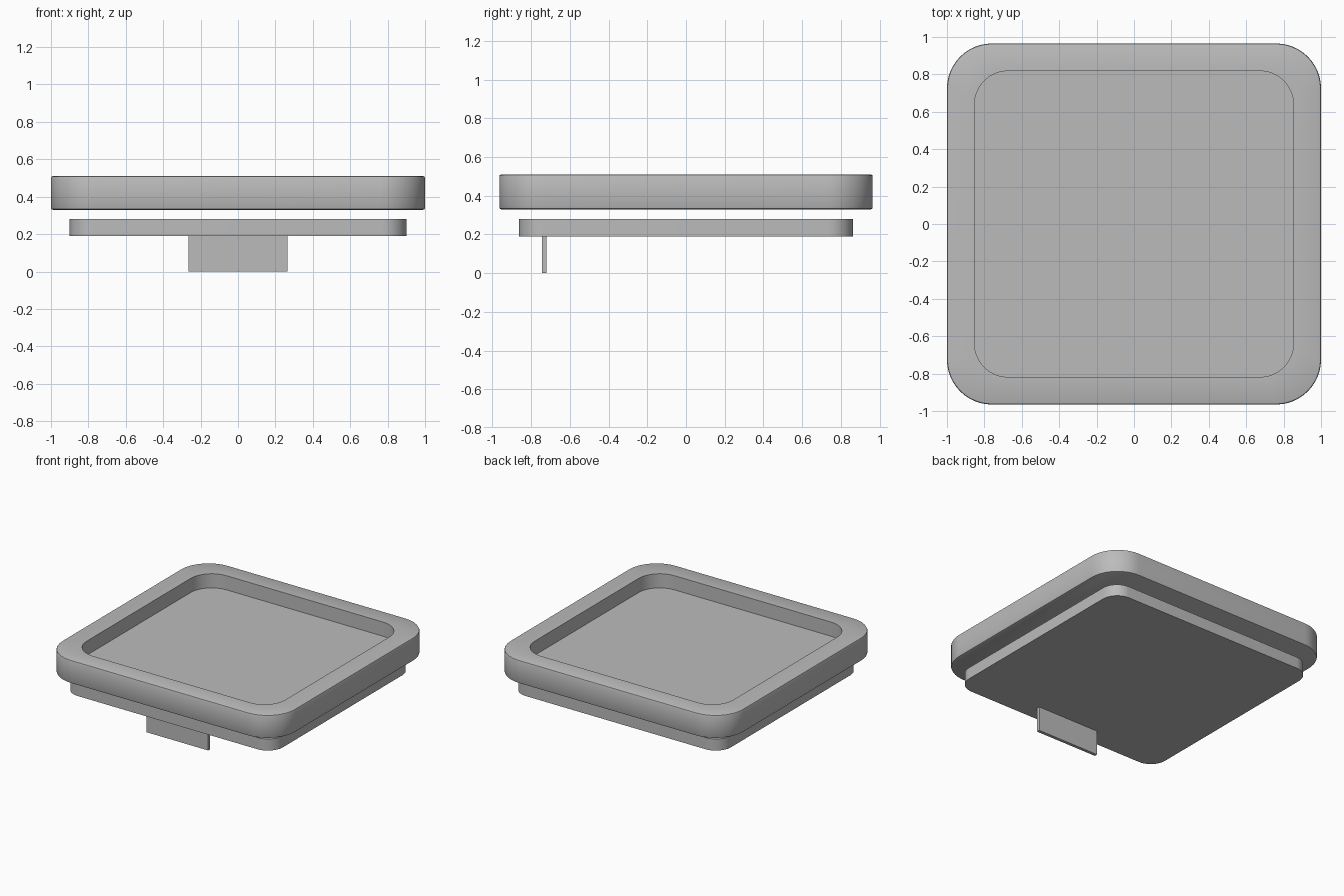
import bpy
import bmesh
from math import cos, sin, pi, radians

cube = bpy.data.objects.get("Cube")
if cube:
    bpy.data.objects.remove(cube)

grey = bpy.data.materials.new("light grey")
grey.use_nodes = True
colour = (0.5, 0.5, 0.5, 1)
grey.diffuse_color = colour
grey.node_tree.nodes["Principled BSDF"].inputs["Base Color"].default_value = colour


def rounded_outline(hx, hy, r, steps=12):
    """Counter-clockwise rounded rectangle."""
    points = []
    for i, (sx, sy) in enumerate([(1, 1), (-1, 1), (-1, -1), (1, -1)]):
        for k in range(steps + 1):
            a = (i + k / steps) * pi / 2
            points.append((sx * (hx - r) + r * cos(a), sy * (hy - r) + r * sin(a)))
    return points


def loft(name, levels):
    """Skin stacked rounded rectangles (hx, hy, r, z) and cap both ends."""
    bm = bmesh.new()
    rings = [[bm.verts.new((x, y, z)) for x, y in rounded_outline(hx, hy, r)]
             for hx, hy, r, z in levels]
    n = len(rings[0])
    for low, high in zip(rings, rings[1:]):
        for i in range(n):
            j = (i + 1) % n
            bm.faces.new((low[i], low[j], high[j], high[i]))
    bm.faces.new(rings[0][::-1])
    bm.faces.new(rings[-1])
    bmesh.ops.recalc_face_normals(bm, faces=bm.faces)
    mesh = bpy.data.meshes.new(name)
    bm.to_mesh(mesh)
    bm.free()
    obj = bpy.data.objects.new(name, mesh)
    bpy.context.collection.objects.link(obj)
    finish(obj)
    return obj


def finish(obj):
    obj.data.materials.append(grey)
    bpy.ops.object.select_all(action='DESELECT')
    obj.select_set(True)
    bpy.context.view_layer.objects.active = obj
    bpy.ops.object.shade_smooth_by_angle(angle=radians(30))


# Upper tray: softened outer edges, rounded recess inside
b = 0.01
loft("upper_tray", [
    (1 - b, 0.965 - b, 0.23, 0.33),
    (1 - b * 0.3, 0.965 - b * 0.3, 0.237, 0.33 + b * 0.3),
    (1, 0.965, 0.24, 0.33 + b),
    (1, 0.965, 0.24, 0.51 - b),
    (1 - b * 0.3, 0.965 - b * 0.3, 0.237, 0.51 - b * 0.3),
    (1 - b, 0.965 - b, 0.23, 0.51),
    (0.853, 0.818, 0.18, 0.51),
    (0.853, 0.818, 0.18, 0.40),
])

# Lower plate
loft("lower_plate", [(0.9, 0.863, 0.13, 0.19), (0.9, 0.863, 0.13, 0.28)])

# Hanging front tab
bpy.ops.mesh.primitive_cube_add(size=1, location=(0, -0.733, 0.095))
tab = bpy.context.object
tab.name = "front_tab"
tab.dimensions = (0.53, 0.024, 0.19)
bpy.ops.object.transform_apply(location=False, rotation=False, scale=True)
finish(tab)
